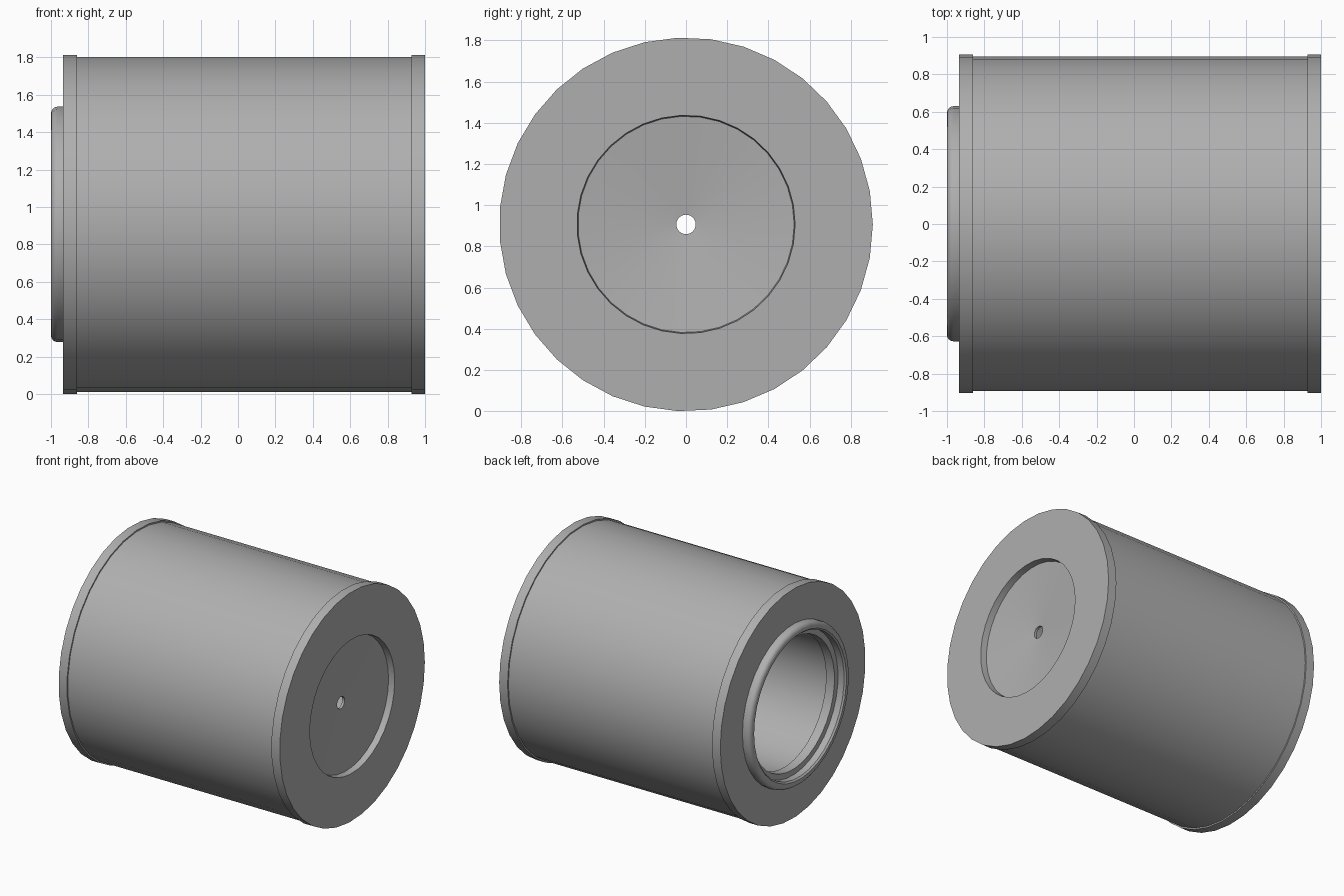
import bpy, bmesh, math

if "Cube" in bpy.data.objects:
    bpy.data.objects.remove(bpy.data.objects["Cube"])

SIDES = 35
AXIS_Z = 0.907

grey = bpy.data.materials.new("dark_grey")
grey.diffuse_color = (0.43, 0.43, 0.43, 1)
grey.use_nodes = True
grey.node_tree.nodes["Principled BSDF"].inputs["Base Color"].default_value = grey.diffuse_color


def lathe(name, profile, angle=30):
    """Revolve a closed (x, radius) profile around the horizontal x axis."""
    bm = bmesh.new()
    rings = []
    for i in range(SIDES):
        a = 2 * math.pi * i / SIDES
        rings.append([bm.verts.new((x, r * math.cos(a), AXIS_Z + r * math.sin(a)))
                      for x, r in profile])
    n = len(profile)
    for i in range(SIDES):
        p, q = rings[i], rings[(i + 1) % SIDES]
        for j in range(n):
            k = (j + 1) % n
            bm.faces.new((p[j], p[k], q[k], q[j]))
    bmesh.ops.recalc_face_normals(bm, faces=bm.faces)
    mesh = bpy.data.meshes.new(name)
    bm.to_mesh(mesh)
    bm.free()
    mesh.materials.append(grey)
    ob = bpy.data.objects.new(name, mesh)
    bpy.context.collection.objects.link(ob)
    bpy.ops.object.select_all(action='DESELECT')
    ob.select_set(True)
    bpy.context.view_layer.objects.active = ob
    bpy.ops.object.shade_smooth_by_angle(angle=math.radians(angle))
    return ob


# Hollow cartridge wall
lathe("filter_body", [(-0.865, 0.896), (0.93, 0.896), (0.93, 0.54), (-0.865, 0.54)])

# Open end cap with a round mouth
lathe("open_end_cap", [(-0.935, 0.907), (-0.862, 0.907), (-0.862, 0.52), (-0.935, 0.52)])

# Closed end cap: sunken, slightly conical centre with a bolt hole
lathe("closed_end_cap", [(0.927, 0.907), (1.0, 0.907), (1.0, 0.53), (0.95, 0.525),
                         (0.90, 0.047), (0.88, 0.047), (0.927, 0.525)], angle=25)

# Sealing ring on the open end: rounded outer edge, straight inner wall
R_IN, R_OUT, TIP, BASE, C = 0.565, 0.63, -1.0, -0.93, 0.035
ring = [(BASE, R_OUT)]
for t in range(5):
    a = math.radians(22.5 * t)
    ring.append((TIP + C - C * math.sin(a), R_OUT - C + C * math.cos(a)))
ring += [(TIP, R_IN + 0.012), (TIP + 0.012, R_IN), (BASE, R_IN)]
lathe("sealing_ring", ring, angle=40)
